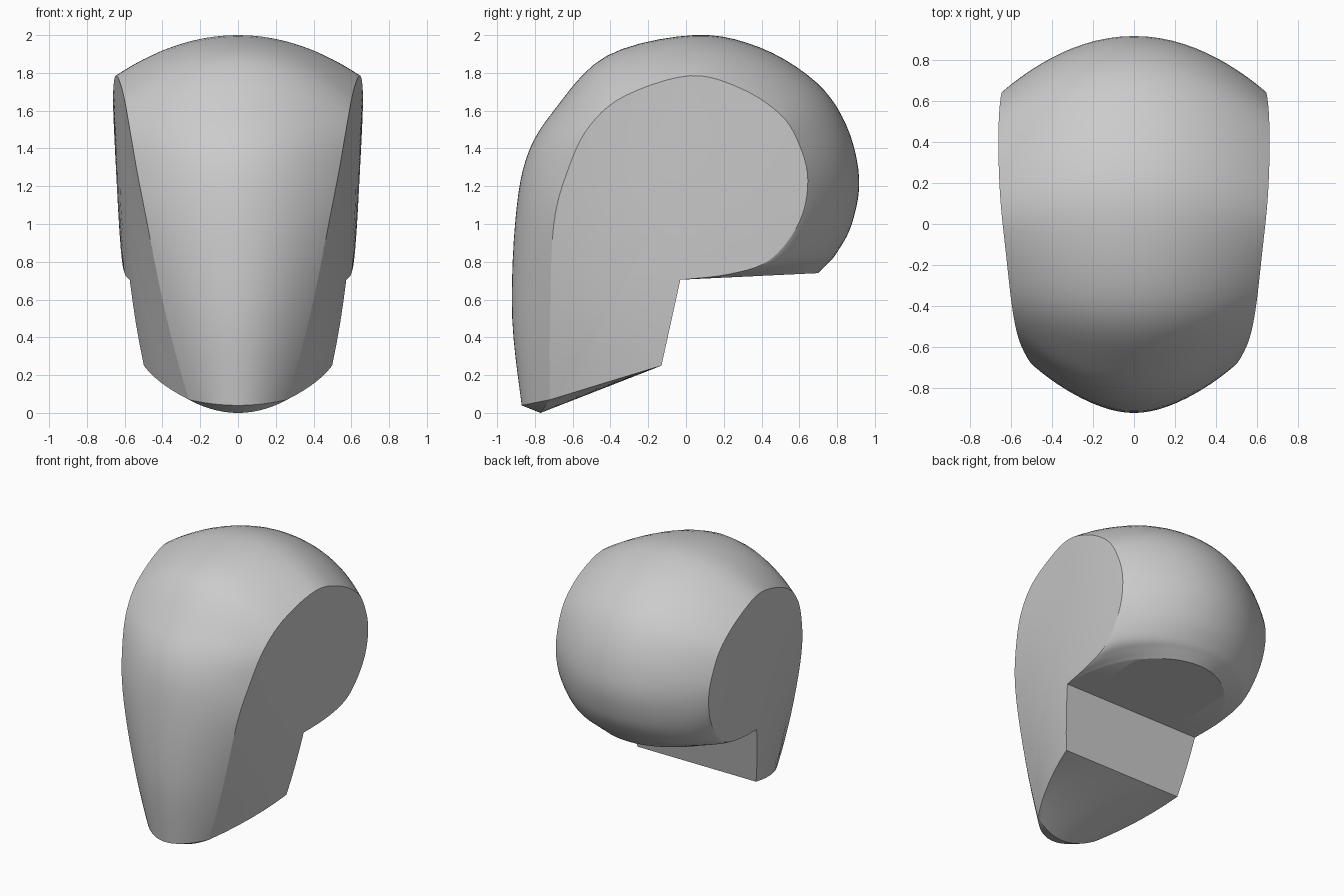
import bpy, bmesh, math

if "Cube" in bpy.data.objects:
    bpy.data.objects.remove(bpy.data.objects["Cube"])


def side_x(y, z):
    """Half width of the gently curved side plane."""
    w = z - 1
    return (0.6 + 0.106 * y - 0.093 * y * y + 0.065 * w - 0.04 * w * w
            + 0.03 * w ** 3 + 0.2 * w * min(y, 0) ** 2)


def catmull(keys, steps):
    """Smooth interpolation through tuples."""
    out = []
    n = len(keys)
    for i in range(n - 1):
        a, b, c, d = (keys[max(0, min(n - 1, i + k))] for k in (-1, 0, 1, 2))
        for s in range(steps):
            t = s / steps
            out.append(tuple(
                0.5 * (2 * q + (r - p) * t + (2 * p - 5 * q + 4 * r - v) * t * t
                       + (3 * q - p - 3 * r + v) * t ** 3)
                for p, q, r, v in zip(a, b, c, d)))
    return out + [keys[-1]]


def straight(a, b, steps):
    return [tuple(p + (q - p) * s / steps for p, q in zip(a, b)) for s in range(steps)]


# Each section: midline y, z, side rim y, z, and fullness exponent
skull = [
    (-.87, .04, -.72, .07, 1), (-.92, .5, -.72, .5, 1), (-.905, 1.0, -.70, 1.0, 1),
    (-.845, 1.35, -.62, 1.3, 1), (-.70, 1.6, -.51, 1.52, 1), (-.42, 1.89, -.32, 1.68, 1),
    (.04, 2.0, .02, 1.785, 1), (.39, 1.935, .286, 1.72, 1), (.69, 1.75, .50, 1.58, 1),
    (.85, 1.52, .60, 1.42, 1), (.917, 1.24, .645, 1.23, 1), (.878, 1.0, .60, 1.01, .9),
    (.80, .85, .444, .81, .72), (.75, .79, .23, .735, .6), (.70, .74, -.03, .705, .5)]
neck = (-.03, .705, -.03, .705, 1)
jaw = (-.13, .25, -.13, .25, 1)
chin = (-.77, .0, -.72, .07, 1)
sections = (catmull(skull, 5) + straight(neck, jaw, 4) + straight(jaw, chin, 6) + [chin])

# Closed loft around the head
COLS = 32
us = [math.sin(math.pi / 2 * (2 * i / COLS - 1)) for i in range(COLS + 1)]
bm = bmesh.new()
panel = bm.faces.layers.int.new("panel")
rows = []
for y0, z0, y1, z1, p in sections:
    row = []
    for u in us:
        s = 1 - max(0, 1 - u * u) ** p
        row.append(bm.verts.new((u * side_x(y1, z1), y0 + (y1 - y0) * s, z0 + (z1 - z0) * s)))
    rows.append(row)
N = len(rows)
for i in range(N):
    a, b = rows[i], rows[(i + 1) % N]
    for j in range(COLS):
        bm.faces.new((a[j], a[j + 1], b[j + 1], b[j]))

# Side planes filled with shrinking rings
cy, cz = -0.15, 1.0
for sign, col in ((-1, 0), (1, COLS)):
    ring = [r[col] for r in rows]
    rim = [(s[2], s[3]) for s in sections]
    for k in (0.8, 0.6, 0.4, 0.2):
        inner = []
        for y, z in rim:
            yy, zz = cy + (y - cy) * k, cz + (z - cz) * k
            inner.append(bm.verts.new((sign * side_x(yy, zz), yy, zz)))
        for i in range(N):
            j = (i + 1) % N
            bm.faces.new((ring[i], ring[j], inner[j], inner[i]))[panel] = 1
        ring = inner
    mid = bm.verts.new((sign * side_x(cy, cz), cy, cz))
    for i in range(N):
        bm.faces.new((ring[i], ring[(i + 1) % N], mid))[panel] = 1

bmesh.ops.remove_doubles(bm, verts=bm.verts, dist=1e-4)
bmesh.ops.recalc_face_normals(bm, faces=bm.faces)

# Smooth shading with sharp rims around the planes
for f in bm.faces:
    f.smooth = True
for e in bm.edges:
    if len(e.link_faces) == 2:
        f, g = e.link_faces
        e.smooth = f[panel] == g[panel] and e.calc_face_angle(0) < math.radians(28)

mesh = bpy.data.meshes.new("head_block")
bm.to_mesh(mesh)
bm.free()
head = bpy.data.objects.new("head_block", mesh)
bpy.context.collection.objects.link(head)
